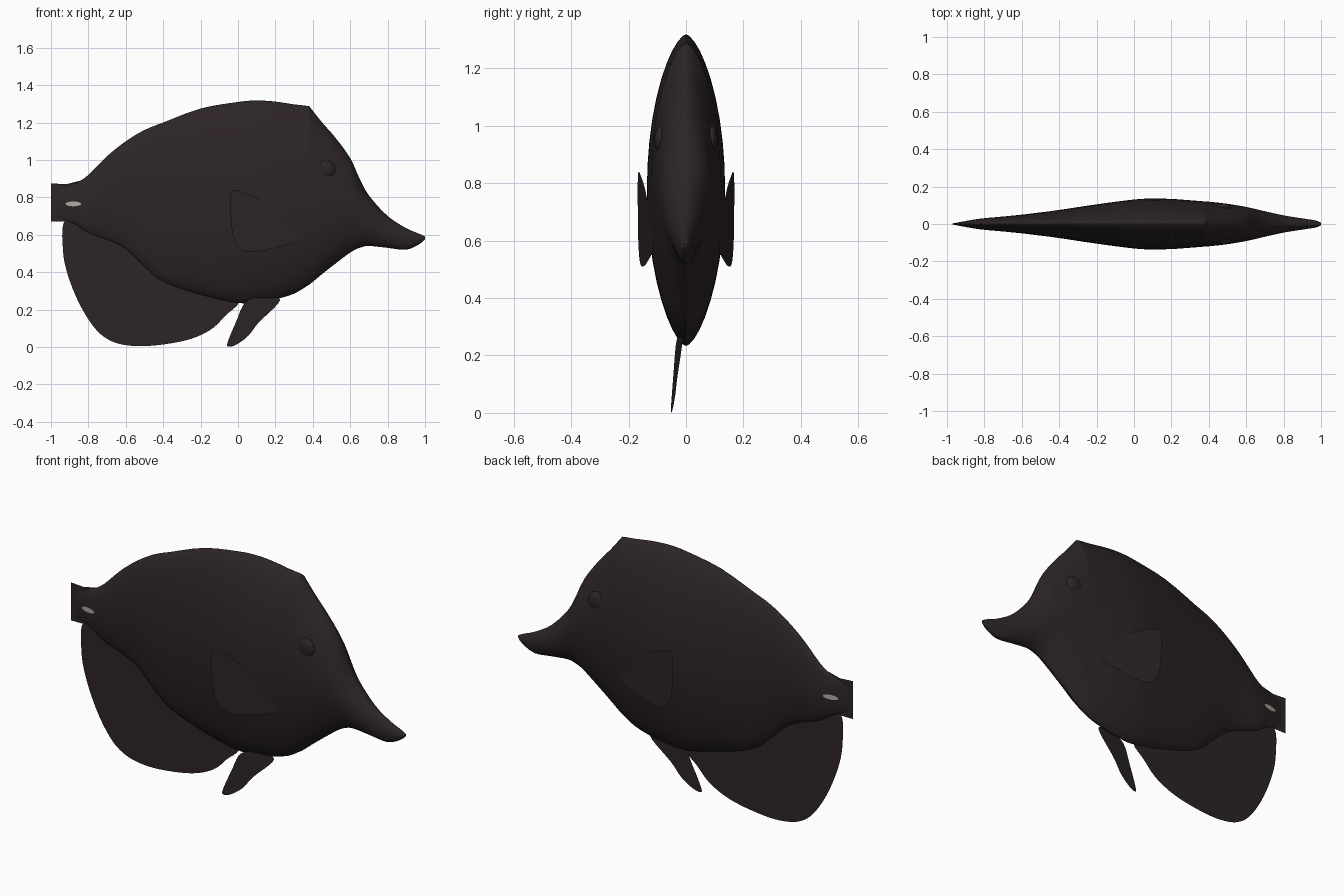
import bpy, bmesh, math
from mathutils import Vector

cube = bpy.data.objects.get("Cube")
if cube:
    bpy.data.objects.remove(cube, do_unlink=True)


def make_material(name, colour):
    mat = bpy.data.materials.new(name)
    mat.use_nodes = True
    mat.diffuse_color = colour
    bsdf = next(n for n in mat.node_tree.nodes if n.type == 'BSDF_PRINCIPLED')
    bsdf.inputs["Base Color"].default_value = colour
    bsdf.inputs["Roughness"].default_value = 0.8
    return mat


brown = make_material("dark brown", (0.026, 0.018, 0.018, 1))
grey = make_material("pale grey", (0.42, 0.4, 0.38, 1))


def finish(name, bm, mat, angle=40):
    """Turn a bmesh into a named, smooth-shaded object."""
    mesh = bpy.data.meshes.new(name)
    bm.to_mesh(mesh)
    bm.free()
    obj = bpy.data.objects.new(name, mesh)
    bpy.context.collection.objects.link(obj)
    mesh.materials.append(mat)
    bpy.ops.object.select_all(action='DESELECT')
    obj.select_set(True)
    bpy.context.view_layer.objects.active = obj
    bpy.ops.object.shade_smooth_by_angle(angle=math.radians(angle))
    return obj


def smooth_path(points, steps, closed=False):
    """Catmull-Rom interpolation through points of any dimension."""
    pts = [Vector(p) for p in points]
    n = len(pts)

    def at(i):
        return pts[i % n] if closed else pts[max(0, min(n - 1, i))]

    path = []
    for i in range(n if closed else n - 1):
        a, b, c, d = at(i - 1), at(i), at(i + 1), at(i + 2)
        for s in range(steps):
            t = s / steps
            path.append(b + (c - a) * (t / 2)
                        + (a * 2 - b * 5 + c * 4 - d) * (t * t / 2)
                        + (b * 3 - a - c * 3 + d) * (t ** 3 / 2))
    if not closed:
        path.append(pts[-1])
    return path


def sheet(name, outline, depth, mat=brown, steps=5):
    """Thin fin: an outline in x and z, with y given by the depth rule."""
    bm = bmesh.new()
    path = smooth_path(outline, steps, True) if steps else [Vector(p) for p in outline]
    face = bm.faces.new([bm.verts.new((p.x, depth(p.x, p.y), p.y)) for p in path])
    bmesh.ops.triangulate(bm, faces=[face])
    return finish(name, bm, mat)


# Body: stations of x, top height, bottom height, half width
stations = [
    (-.97, .83, .70, .003), (-.9, .865, .67, .016), (-.86, .88, .65, .023),
    (-.8, .92, .61, .031), (-.7, 1.02, .575, .04), (-.6, 1.1, .525, .05),
    (-.5, 1.16, .43, .062), (-.4, 1.2, .35, .075), (-.2, 1.275, .28, .105),
    (0, 1.31, .235, .131), (.1, 1.318, .24, .136), (.2, 1.312, .255, .134),
    (.3, 1.297, .285, .127), (.375, 1.288, .33, .121), (.39, 1.275, .34, .12),
    (.45, 1.2, .39, .114), (.52, 1.12, .445, .105), (.6, 1.01, .505, .091),
    (.65, .9, .53, .08), (.7, .81, .54, .068), (.8, .7, .53, .046),
    (.9, .635, .52, .03), (.97, .605, .55, .019), (1, .59, .575, .006)]
segments = 40
bm = bmesh.new()
rings = []
for x, top, bottom, width in smooth_path(stations, 3):
    # pointed lens on the trunk, rounder towards the snout
    power = 1.3 - 0.3 * max(0, min(1, (x - .6) / .3))
    ring = []
    for k in range(segments):
        a = math.tau * k / segments
        side = math.copysign(abs(math.sin(a)) ** power, math.sin(a))
        z = (top + bottom) / 2 + (top - bottom) / 2 * math.cos(a)
        ring.append(bm.verts.new((x, width * side, z)))
    rings.append(ring)
for r, s in zip(rings, rings[1:]):
    for k in range(segments):
        j = (k + 1) % segments
        bm.faces.new((r[k], r[j], s[j], s[k]))
bm.faces.new(rings[0])
bm.faces.new(rings[-1])
bmesh.ops.recalc_face_normals(bm, faces=bm.faces[:])
finish("body", bm, brown)

# Tail stub and belly fin, both flat on the centre plane
sheet("tail_fin", [(-1, .875), (-.92, .87), (-.8, .9), (-.8, .64), (-.92, .67), (-1, .67)],
      lambda x, z: 0, steps=0)
sheet("anal_fin",
      [(-.925, .675), (-.936, .52), (-.91, .385), (-.845, .225), (-.765, .1),
       (-.69, .038), (-.6, .01), (-.47, .006), (-.28, .035), (-.15, .09),
       (-.07, .165), (0, .25), (-.2, .3), (-.4, .38), (-.6, .55), (-.8, .66)],
      lambda x, z: 0)

# Single pelvic fin, leaning outwards
sheet("pelvic_fin",
      [(.04, .24), (-.01, .135), (-.05, .04), (-.055, .003), (-.01, .012),
       (.055, .06), (.11, .13), (.225, .25), (.13, .27)],
      lambda x, z: -.046 + .12 * x + .026 * z)

# Paired parts on both flanks
for label, side in (("left", 1), ("right", -1)):
    sheet(label + "_pectoral_fin",
          [(-.03, .835), (.04, .822), (.15, .765), (.26, .66), (.32, .575),
           (.2, .53), (.09, .51), (.01, .525), (-.03, .61), (-.04, .75)],
          lambda x, z: side * (.162 - .15 * x))

    bm = bmesh.new()
    bmesh.ops.create_uvsphere(bm, u_segments=24, v_segments=14, radius=.05)
    bmesh.ops.scale(bm, vec=(1, .4, 1), verts=bm.verts)
    bmesh.ops.translate(bm, vec=(.47, side * .09, .95), verts=bm.verts)
    finish(label + "_eye", bm, brown)

    spot = [(-.88 + .042 * math.cos(a * math.tau / 16), .765 + .013 * math.sin(a * math.tau / 16))
            for a in range(16)]
    sheet(label + "_tail_spot", spot,
          lambda x, z: side * (.0225 + .16 * (x + .88)), grey, 0)
